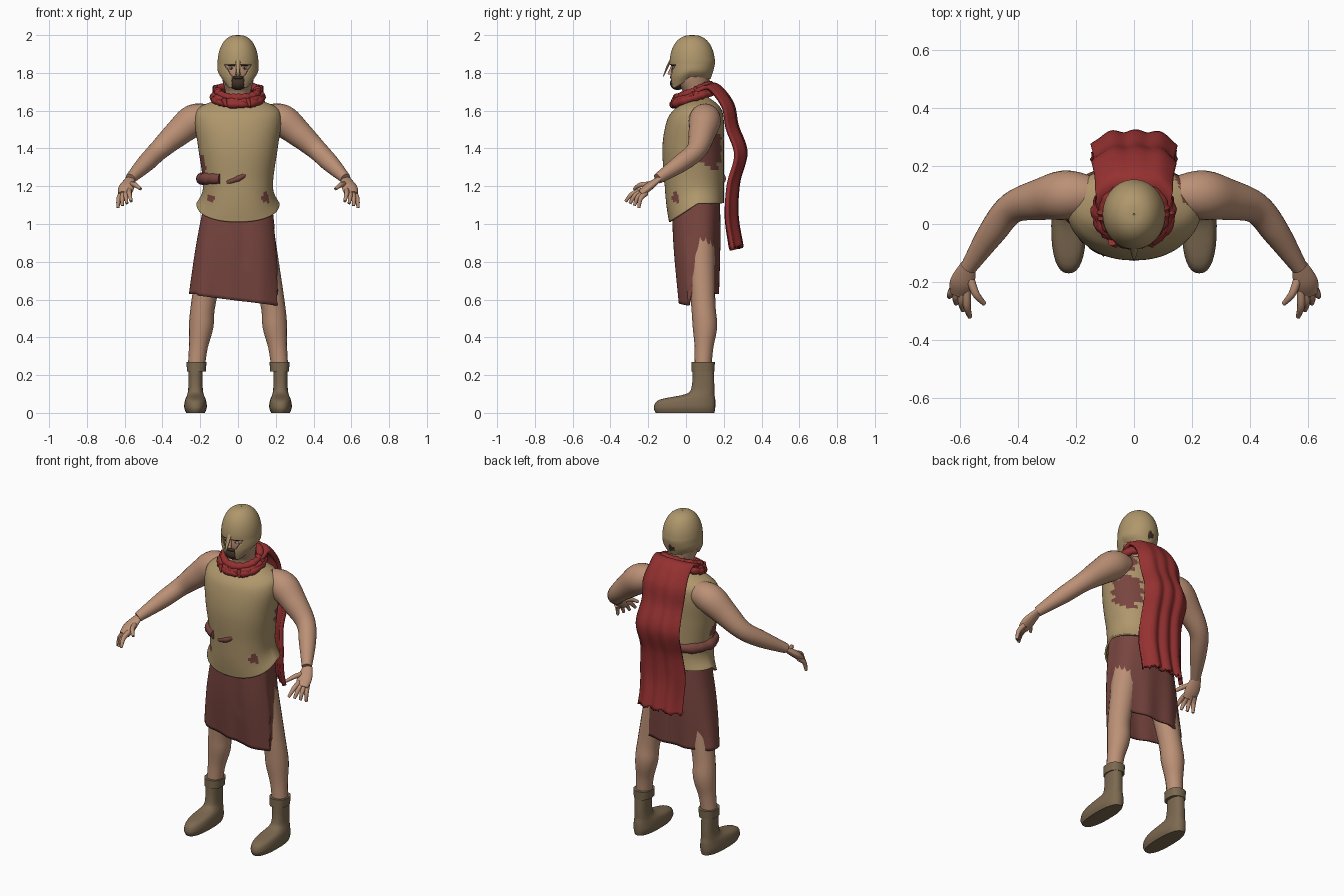
import bpy, bmesh, math, random
from mathutils import Vector

random.seed(4)
cube = bpy.data.objects.get("Cube")
if cube:
    bpy.data.objects.remove(cube, do_unlink=True)


def material(name, red, green, blue):
    mat = bpy.data.materials.new(name)
    mat.use_nodes = True
    mat.diffuse_color = (red, green, blue, 1)
    shader = mat.node_tree.nodes["Principled BSDF"]
    shader.inputs["Base Color"].default_value = (red, green, blue, 1)
    shader.inputs["Roughness"].default_value = .8
    return mat


BRONZE = material("bronze", .43, .31, .15)
SKIN = material("skin", .5, .28, .18)
CLOTH = material("maroon cloth", .19, .06, .05)
RED = material("red cape", .3, .03, .03)
LEATHER = material("boot leather", .2, .14, .08)
HAIR = material("dark hair", .05, .03, .02)
WHITE = material("eye white", .55, .5, .45)


def clamp(value):
    return max(0, min(1, value))


def spline(rows, steps):
    """Catmull-Rom interpolation of rows of numbers."""
    result = []
    last = len(rows) - 1
    for i in range(last):
        before, start, end, after = rows[max(0, i - 1)], rows[i], rows[i + 1], rows[min(last, i + 2)]
        for j in range(steps):
            t = j / steps
            result.append([b + t / 2 * (c - a + t * (2*a - 5*b + 4*c - d + t * (3*(b - c) + d - a)))
                           for a, b, c, d in zip(before, start, end, after)])
    return result + [list(rows[last])]


def surface(name, rings, mats, cap=True, closed=True, loop=False, rule=None, thick=0, offset=-1):
    """Skin a list of rings; rule(centre) gives a material index, or None to cut the face."""
    bm = bmesh.new()
    grid = [[bm.verts.new(point) for point in ring] for ring in rings]
    count = len(grid[0])
    for r in range(len(grid) if loop else len(grid) - 1):
        low, high = grid[r], grid[(r + 1) % len(grid)]
        for k in range(count if closed else count - 1):
            following = (k + 1) % count
            bm.faces.new((low[k], low[following], high[following], high[k]))
    if cap and closed and not loop:
        bm.faces.new(grid[0])
        bm.faces.new(grid[-1])
    bmesh.ops.recalc_face_normals(bm, faces=bm.faces)
    if rule:
        cut = []
        for face in bm.faces:
            index = rule(face.calc_center_median())
            if index is None:
                cut.append(face)
            else:
                face.material_index = index
        bmesh.ops.delete(bm, geom=cut, context='FACES')
    mesh = bpy.data.meshes.new(name)
    bm.to_mesh(mesh)
    bm.free()
    for mat in mats:
        mesh.materials.append(mat)
    ob = bpy.data.objects.new(name, mesh)
    bpy.context.collection.objects.link(ob)
    if thick:
        solid = ob.modifiers.new("thickness", 'SOLIDIFY')
        solid.thickness, solid.offset = thick, offset
    bpy.ops.object.select_all(action='DESELECT')
    ob.select_set(True)
    bpy.context.view_layer.objects.active = ob
    bpy.ops.object.shade_smooth_by_angle(angle=math.radians(50))


def loft(name, rows, mats, centre=0, segments=32, steps=4, power=2, warp=None, **options):
    """Stack of horizontal rings; rows hold z, half width, front y, back y."""
    def bend(value):
        return math.copysign(abs(value) ** (2 / power), value)
    rings = []
    for z, half, front, back in spline(rows, steps):
        ring = []
        for k in range(segments):
            angle = math.tau * k / segments
            ring.append(Vector((centre + half * bend(math.cos(angle)),
                                (front + back) / 2 + (back - front) / 2 * bend(math.sin(angle)), z)))
        rings.append([warp(point) for point in ring] if warp else ring)
    surface(name, rings, mats, **options)


def tube(name, rows, mat, side=1, segments=16, steps=5, flat=1, loop=False, wobble=0):
    """Round sweep along rows of x, y, z, radius."""
    path = spline(rows + rows[:1] if loop else rows, steps)
    if loop:
        path.pop()
    points = [Vector((side * x, y, z)) for x, y, z, radius in path]
    whole = points[-1] - points[0]
    upright = not loop and abs(whole.z) > .8 * whole.length
    reference = Vector((0, 1, 0)) if upright else Vector((0, 0, 1))
    rings = []
    for i, point in enumerate(points):
        following = points[(i + 1) % len(points)] if loop else points[min(i + 1, len(points) - 1)]
        previous = points[i - 1] if loop else points[max(i - 1, 0)]
        along = (following - previous).normalized()
        across = along.cross(reference).normalized()
        over = across.cross(along)
        radius = path[i][-1] * random.uniform(1 - wobble, 1 + wobble)
        angles = [math.tau * k / segments for k in range(segments)]
        rings.append([point + radius * (across * math.cos(a) + over * flat * math.sin(a)) for a in angles])
    surface(name, rings, [mat], loop=loop)


def ball(name, x, y, z, width, depth, height, mat):
    rows = []
    for i in range(13):
        angle = math.pi * i / 12
        r = max(math.sin(angle), .02)
        rows.append((z - height * math.cos(angle), width * r, y - depth * r, y + depth * r))
    loft(name, rows, [mat], centre=x, steps=1)


# Cuirass with torn patches showing the tunic and a pointed front hem
TEARS = [(Vector((.2, .17, 1.39)), .11), (Vector((.2, .14, 1.58)), .08),
         (Vector((.15, -.06, 1.14)), .03), (Vector((-.15, -.06, 1.14)), .025),
         (Vector((-.18, 0, 1.32)), .05)]


def torn(point):
    ragged = 1 + .15 * math.sin(point.z * 110 + point.y * 60)
    return int(any((point - centre).length < size * ragged for centre, size in TEARS))


def cuirass_hem(point):
    fall = max(0, (1.25 - point.z) / .14)
    point.z -= .1 * fall * clamp((.06 - point.y) / .15)
    return point


loft("cuirass", [(1.11, .22, -.09, .2), (1.2, .185, -.11, .2), (1.4, .21, -.125, .2), (1.55, .23, -.1, .2),
                 (1.62, .2, -.05, .18), (1.67, .07, 0, .12)],
     [BRONZE, CLOTH], segments=112, steps=11, power=2.2, warp=cuirass_hem, cap=False, rule=torn, thick=.01)
waist = []
for i in range(7):
    angle = math.radians(110 + 22 * i)
    waist.append((.19 * math.cos(angle), .045 + .15 * math.sin(angle), 1.24, .03))
tube("waist_roll", waist, CLOTH, wobble=.12)
tube("waist_tear", [(-.06, -.1, 1.22, .01), (0, -.11, 1.24, .015), (.05, -.1, 1.27, .01)], CLOTH, wobble=.15)


# Wrapped skirt with an overlapping front panel and slanted hem
def skirt_hem(point):
    fall = (1.18 - point.z) / .55
    if point.y < .02 and point.x > -.2:
        point.z -= fall * (.034 + .13 * point.x)
        if point.x > .05:
            point += Vector((.01, -.01, 0))
    point.x -= .02 * fall
    point.y += .006 * fall * math.sin(point.x * 40)
    return point


loft("skirt", [(1.18, .165, -.07, .18), (.9, .21, -.06, .18), (.63, .24, -.03, .17)],
     [CLOTH], segments=80, steps=9, power=2.5, warp=skirt_hem, cap=False, thick=.01)

# Legs, boots, arms and hands, one set per side
for side, label in ((1, "left"), (-1, "right")):
    tube(label + "_leg", [(.22, .09, .25, .045), (.21, .095, .35, .05), (.195, .1, .46, .065),
                          (.18, .09, .6, .065), (.1, .07, 1, .085)], SKIN, side)
    loft(label + "_boot", [(0, .05, -.16, .15), (.03, .06, -.17, .155), (.07, .055, -.14, .155),
                           (.1, .043, 0, .15), (.14, .038, .03, .15), (.23, .038, .035, .147)],
         [LEATHER], centre=side * .225, power=2.4)
    loft(label + "_boot_cuff", [(.22, .05, .03, .15), (.27, .053, .03, .153)],
         [LEATHER], centre=side * .22, power=2.4)
    tube(label + "_arm", [(.13, .1, 1.57, .06), (.23, .1, 1.55, .085), (.32, .085, 1.48, .072),
                          (.42, .055, 1.39, .054), (.49, -.03, 1.32, .047), (.57, -.15, 1.24, .028)],
         SKIN, side, segments=24)
    tube(label + "_palm", [(.57, -.14, 1.24, .026), (.59, -.2, 1.195, .043), (.6, -.24, 1.16, .035)],
         SKIN, side, flat=.5)
    digits = {"thumb": (Vector((.565, -.185, 1.21)), Vector((.515, -.275, 1.185)))}
    for i, finger in enumerate(("index", "middle", "ring", "little")):
        t = i / 3
        digits[finger] = (Vector((.575, -.225, 1.18)).lerp(Vector((.615, -.21, 1.165)), t),
                          Vector((.565, -.32, 1.12)).lerp(Vector((.636, -.25, 1.085)), t))
    for finger, (knuckle, tip) in digits.items():
        joint = (knuckle + tip) / 2 + Vector((.005, -.01, .01))
        tube(label + "_" + finger + "_finger",
             [(*knuckle, .015), (*joint, .013), (*tip, .008)], SKIN, side, segments=10)

# Head and face
loft("head", [(1.6, .07, -.015, .125), (1.69, .066, -.01, .115), (1.77, .084, -.07, .125),
              (1.85, .09, -.073, .13), (1.92, .07, -.04, .11)], [SKIN])
tube("nose", [(0, -.07, 1.84, .008), (0, -.085, 1.79, .013)], SKIN)
ball("beard", 0, -.045, 1.745, .046, .04, .036, HAIR)
ball("moustache", 0, -.073, 1.776, .028, .012, .009, HAIR)
for side, label in ((1, "left"), (-1, "right")):
    ball(label + "_eye", side * .034, -.064, 1.825, .014, .009, .007, WHITE)
    ball(label + "_pupil", side * .034, -.069, 1.825, .006, .006, .006, HAIR)
    tube(label + "_eyebrow", [(.016, -.074, 1.84, .005), (.055, -.06, 1.842, .004)], HAIR, side)


# Helmet: face opening cut out, cheek guards lower than the nape
def face_opening(point):
    mouth = point.z < 1.79 and abs(point.x) < .033
    eyes = 1.785 < point.z < 1.845 and abs(point.x) < .036 + (point.z - 1.785) * .7
    if point.y < 0 and (mouth or eyes):
        return None
    worn = math.hypot(point.x, point.z - 1.81) < .02 + .005 * math.sin(point.x * 200)
    return int(point.y > .1 and worn)


def nape_rise(point):
    point.z += .048 * clamp((point.y + .06) / .08) * max(0, (1.85 - point.z) / .13)
    return point


shell = [(1.72, .075, -.08, .13), (1.78, .106, -.087, .143)]
for i in range(9):
    angle = math.pi / 2 * i / 8
    r = max(math.cos(angle), .01) ** .8
    shell.append((1.85 + .15 * math.sin(angle), .108 * r, .033 - .12 * r, .033 + .12 * r))
loft("helmet", shell, [BRONZE, HAIR], segments=120, steps=8, warp=nape_rise, rule=face_opening,
     cap=False, thick=.007)
tube("nose_guard", [(0, -.08, 1.87, .012), (0, -.1, 1.83, .011), (0, -.12, 1.78, .004)], BRONZE, flat=.5)

# Scarf folds round the neck, with tatters in front
for i, (grow, lift) in enumerate(((1, 0), (.88, .022), (1.06, -.012))):
    ring = []
    for k in range(12):
        angle = math.tau * k / 12
        ring.append((.12 * grow * math.cos(angle), .04 + .1 * grow * math.sin(angle),
                     1.68 + lift + .035 * math.sin(angle), .02))
    tube("scarf_fold_" + "abc"[i], ring, RED, loop=True, wobble=.2)
for label, x in (("right", -.075), ("middle", -.01), ("left", .05)):
    tube(label + "_scarf_tatter", [(x, -.06, 1.66, .016), (x + .014, -.078, 1.62, .004)], RED)

# Cape hanging down the back, rows of y, z
drape = spline([(.09, 1.715), (.16, 1.735), (.24, 1.64), (.265, 1.52), (.31, 1.38), (.27, 1.22),
                (.26, 1.05), (.285, .885)], 7)
rings = []
for i, (y, z) in enumerate(drape):
    t = i / (len(drape) - 1)
    half = .12 + .025 * math.sqrt(t) + .004 * math.sin(t * 25)
    row = []
    for k in range(49):
        u = k / 24 - 1
        fold = .009 * t * math.sin(u * 11 + 2 * t) - .045 * u ** 4
        rag = random.uniform(-.012, .008) if t == 1 else 0
        row.append(Vector((u * half, y + fold, z + rag - .015 * u * u)))
    rings.append(row)
surface("cape", rings, [RED], closed=False, thick=.022, offset=0)
